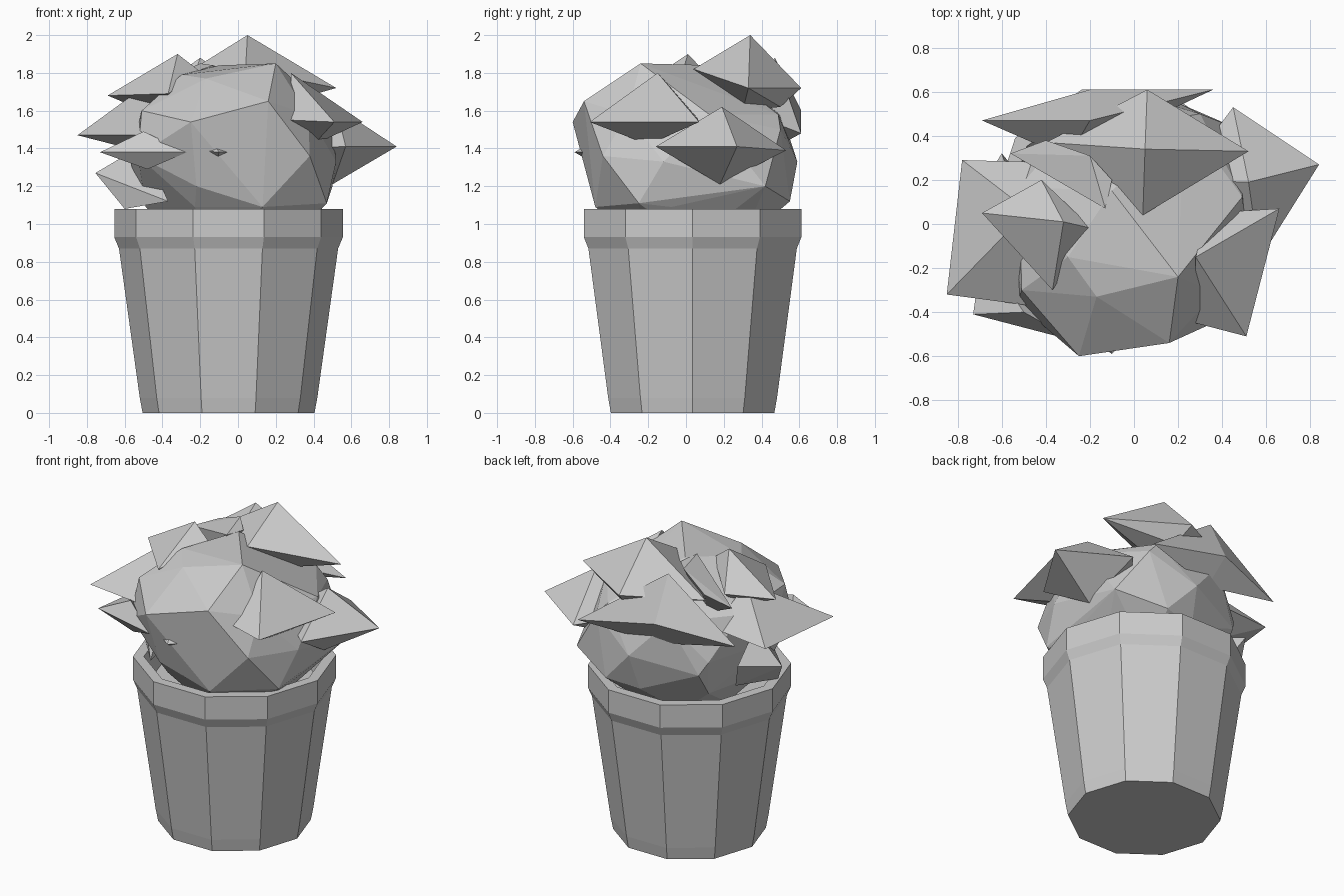
import bpy
import bmesh
from math import cos, sin, tau

default_cube = bpy.data.objects.get("Cube")
if default_cube:
    bpy.data.objects.remove(default_cube, do_unlink=True)

# Single flat grey for the whole model
grey = bpy.data.materials.new("plain grey")
grey.use_nodes = True
grey.diffuse_color = (0.6, 0.6, 0.6, 1)
grey.node_tree.nodes["Principled BSDF"].inputs["Base Color"].default_value = grey.diffuse_color


def finish(name, bm):
    """Turn a bmesh into a flat-shaded object."""
    bmesh.ops.recalc_face_normals(bm, faces=bm.faces)
    mesh = bpy.data.meshes.new(name)
    bm.to_mesh(mesh)
    bm.free()
    mesh.materials.append(grey)
    obj = bpy.data.objects.new(name, mesh)
    bpy.context.collection.objects.link(obj)
    return obj


def ring_points(centre, radius, height, sides, phase=0.0):
    """Evenly spaced points around a horizontal circle."""
    angles = [tau * (i + phase) / sides for i in range(sides)]
    return [(centre[0] + radius * cos(a), centre[1] + radius * sin(a), height) for a in angles]


def lathe(name, centre, profile, sides):
    """Stack rings along a profile and close both ends."""
    bm = bmesh.new()
    rings = []
    for radius, height in profile:
        points = ring_points(centre, radius, height, sides)
        rings.append([bm.verts.new(p) for p in points])
    for lower, upper in zip(rings, rings[1:]):
        for i in range(sides):
            j = (i + 1) % sides
            bm.faces.new((lower[i], lower[j], upper[j], upper[i]))
    bm.faces.new(rings[0])
    bm.faces.new(rings[-1])
    return finish(name, bm)


def facet_hull(name, points):
    """Wrap points in a faceted convex solid."""
    bm = bmesh.new()
    for p in points:
        bm.verts.new(p)
    result = bmesh.ops.convex_hull(bm, input=bm.verts)
    loose = [v for v in result["geom_interior"] if isinstance(v, bmesh.types.BMVert)]
    bmesh.ops.delete(bm, geom=loose, context="VERTS")
    return finish(name, bm)


# Ten-sided pot with a raised lip and a hollow top
pot_centre = (-0.05, 0.035)
pot_profile = [(0.455, 0), (0.47, 0.08), (0.58, 0.87), (0.605, 0.93),
               (0.605, 1.08), (0.54, 1.08), (0.52, 0.9)]
lathe("pot", pot_centre, pot_profile, sides=10)

# Rounded core of the bush: rings for the general form, then the main facets
bush_centre = (-0.02, 0.03)
core = []
for radius, height, sides, phase in [(0.3, 0.9, 6, 0), (0.48, 1.09, 7, 0.75),
                                     (0.56, 1.33, 7, 0.7), (0.52, 1.58, 7, 0.2)]:
    core += ring_points(bush_centre, radius, height, sides, phase)
core += [(0.2, -0.24, 1.85), (-0.17, -0.33, 1.77), (-0.3, -0.15, 1.79), (-0.1, 0.15, 1.84),
         (-0.25, -0.6, 1.54), (0.16, -0.54, 1.65), (-0.51, -0.3, 1.6),
         (0.38, -0.44, 1.36), (-0.53, -0.36, 1.36), (0.3, 0.5, 1.5),
         (0.13, -0.48, 1.09), (-0.22, -0.5, 1.2), (0.47, -0.25, 1.11),
         (0.2, 0.55, 1.12), (0.5, 0.42, 1.2), (-0.4, 0.44, 1.25)]
facet_hull("bush_core", core)

# Pointed leaf clumps: outer corners first, then the peak and the underside
facet_hull("top_leaf", [(0.52, 0.33, 1.72), (-0.4, 0.37, 1.72), (0.06, 0.61, 1.72),
                        (0.04, 0.04, 1.82), (0.05, 0.34, 2), (0.1, 0.5, 1.62), (0.1, 0.3, 1.6)])
facet_hull("back_leaf", [(-0.69, 0.47, 1.53), (0.36, 0.61, 1.48), (-0.2, 0.61, 1.6),
                         (-0.3, 0.3, 1.6), (-0.2, 0.47, 1.88), (-0.15, 0.5, 1.42)])
facet_hull("upper_right_leaf", [(-0.69, 0.05, 1.68), (-0.37, -0.3, 1.69), (-0.19, -0.02, 1.8),
                                (-0.42, 0.2, 1.7), (-0.32, 0.01, 1.9), (-0.38, 0, 1.55)])
facet_hull("inner_leaf", [(-0.56, 0.32, 1.69), (-0.4, 0.38, 1.76), (-0.1, 0.2, 1.83),
                          (-0.13, 0.07, 1.84), (-0.2, 0.31, 1.85), (-0.3, 0.2, 1.55)])
facet_hull("right_leaf", [(-0.85, -0.32, 1.47), (-0.78, 0.29, 1.47), (-0.4, 0.28, 1.5),
                          (-0.4, -0.38, 1.47), (-0.48, 0.06, 1.74), (-0.5, 0, 1.38)])
facet_hull("front_right_leaf", [(-0.73, -0.41, 1.38), (-0.27, -0.53, 1.38), (-0.69, -0.12, 1.38),
                                (-0.5, -0.4, 1.49), (-0.48, -0.4, 1.29)])
facet_hull("low_right_leaf", [(-0.755, 0.08, 1.27), (-0.6, -0.1, 1.08), (-0.37, -0.38, 1.12),
                              (-0.6, 0.32, 1.32), (-0.5, 0.2, 1.12), (-0.5, 0, 1.42)])
facet_hull("left_leaf", [(0.84, 0.27, 1.41), (0.57, -0.16, 1.41), (0.45, 0.53, 1.39),
                         (0.52, 0.19, 1.62), (0.5, 0.18, 1.21), (0.2, 0.2, 1.4)])
facet_hull("front_left_leaf", [(0.51, -0.51, 1.54), (0.66, 0.07, 1.54), (0.28, -0.45, 1.55),
                               (0.33, 0.05, 1.58), (0.28, -0.15, 1.8), (0.4, -0.2, 1.42)])
facet_hull("front_leaf_tip", [(-0.21, -0.52, 1.39), (-0.05, -0.54, 1.38), (-0.1, -0.59, 1.38),
                              (-0.11, -0.52, 1.34), (-0.12, -0.54, 1.41)])
